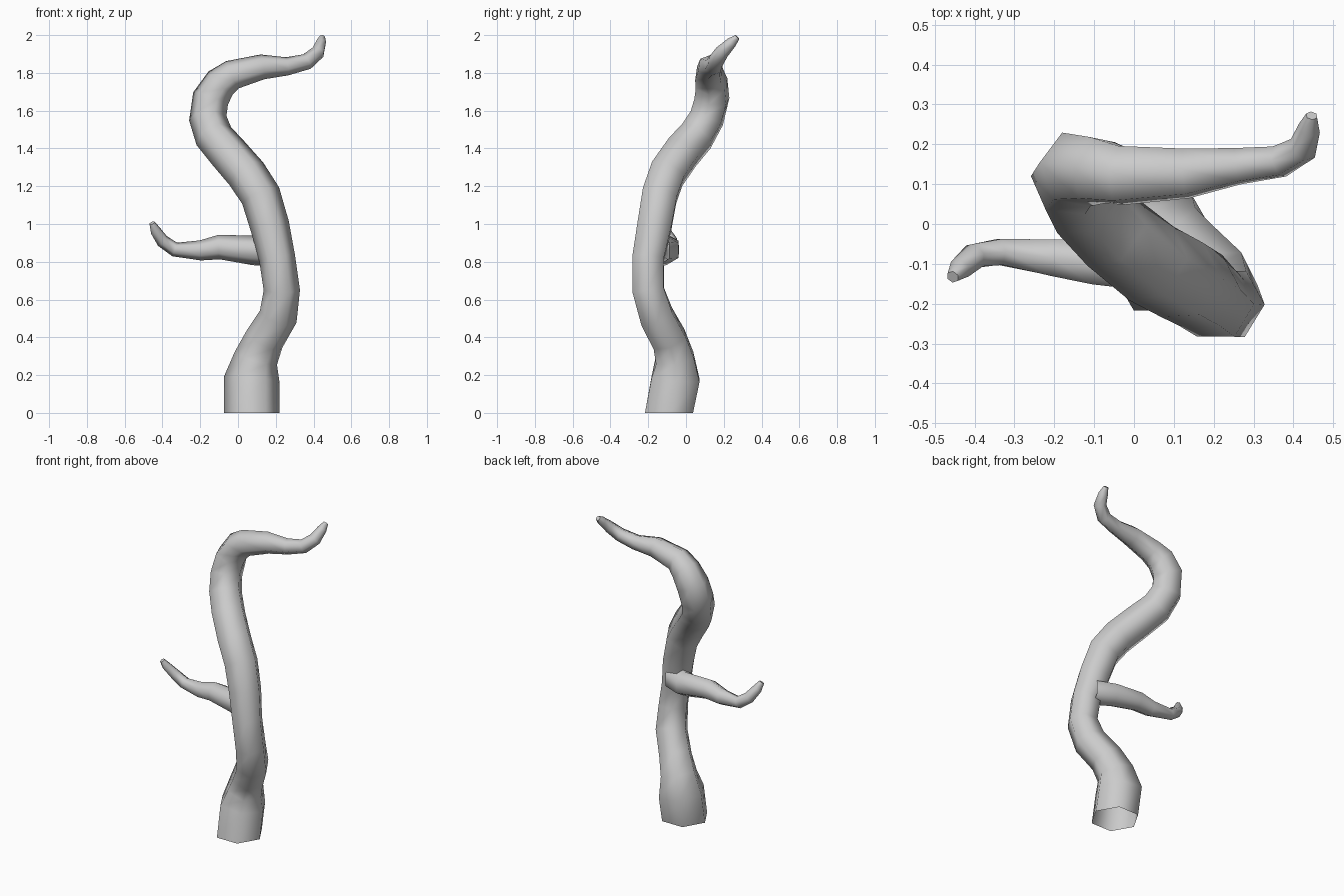
import bpy, bmesh, math
from mathutils import Vector


def limb(name, path, start_tangent, side):
    """Hexagonal tapering tube swept along (x, y, z, radius) points."""
    pts = [Vector(p[:3]) for p in path]
    bm = bmesh.new()
    rings = []
    u = Vector(side)
    for i, p in enumerate(pts):
        if i == 0:
            t = Vector(start_tangent)
        elif i == len(pts) - 1:
            t = p - pts[i - 1]
        else:
            t = (p - pts[i - 1]).normalized() + (pts[i + 1] - p).normalized()
        t.normalize()
        u = (u - t * u.dot(t)).normalized()   # carry the ring frame along without twist
        v = t.cross(u)
        r = path[i][3]
        rings.append([bm.verts.new(p + r * (math.cos(k * math.pi / 3) * u
                                            + math.sin(k * math.pi / 3) * v))
                      for k in range(6)])
    for a, b in zip(rings, rings[1:]):
        for k in range(6):
            j = (k + 1) % 6
            bm.faces.new((a[k], a[j], b[j], b[k]))
    bm.faces.new(rings[-1])                   # closed tip, open root
    me = bpy.data.meshes.new(name)
    bm.to_mesh(me)
    bm.free()
    ob = bpy.data.objects.new(name, me)
    bpy.context.collection.objects.link(ob)
    bpy.context.view_layer.objects.active = ob
    ob.select_set(True)
    bpy.ops.object.shade_smooth_by_angle(angle=math.radians(65))
    ob.select_set(False)
    return ob


# Winding trunk, open at the base
limb("trunk", [
    (0.073, -0.09, 0, 0.147), (0.073, -0.055, 0.18, 0.147),
    (0.095, -0.06, 0.29, 0.117), (0.14, -0.09, 0.39, 0.105),
    (0.213, -0.155, 0.51, 0.102), (0.232, -0.2, 0.65, 0.096),
    (0.207, -0.2, 0.82, 0.096), (0.168, -0.167, 0.99, 0.104),
    (0.12, -0.14, 1.15, 0.107), (0.045, -0.1, 1.265, 0.108),
    (-0.055, -0.02, 1.38, 0.106), (-0.128, 0.055, 1.465, 0.103),
    (-0.16, 0.11, 1.56, 0.1), (-0.145, 0.137, 1.665, 0.099),
    (-0.093, 0.135, 1.745, 0.09), (-0.03, 0.122, 1.79, 0.08),
    (0.13, 0.127, 1.832, 0.067), (0.26, 0.145, 1.835, 0.049),
    (0.365, 0.157, 1.86, 0.043), (0.424, 0.19, 1.91, 0.038),
    (0.44, 0.24, 1.96, 0.029), (0.446, 0.272, 1.99, 0.015)],
    (0, 0, 1), (1, 0, 0))

# Side branch, rooted inside the trunk
limb("side_branch", [
    (0.19, -0.16, 0.86, 0.085), (0.08, -0.105, 0.86, 0.078),
    (-0.1, -0.095, 0.878, 0.065), (-0.2, -0.085, 0.86, 0.053),
    (-0.335, -0.07, 0.865, 0.038), (-0.4, -0.08, 0.91, 0.035),
    (-0.437, -0.113, 0.965, 0.029), (-0.455, -0.133, 1.005, 0.016)],
    (-1, 0.3, 0), (0, 0, 1))
